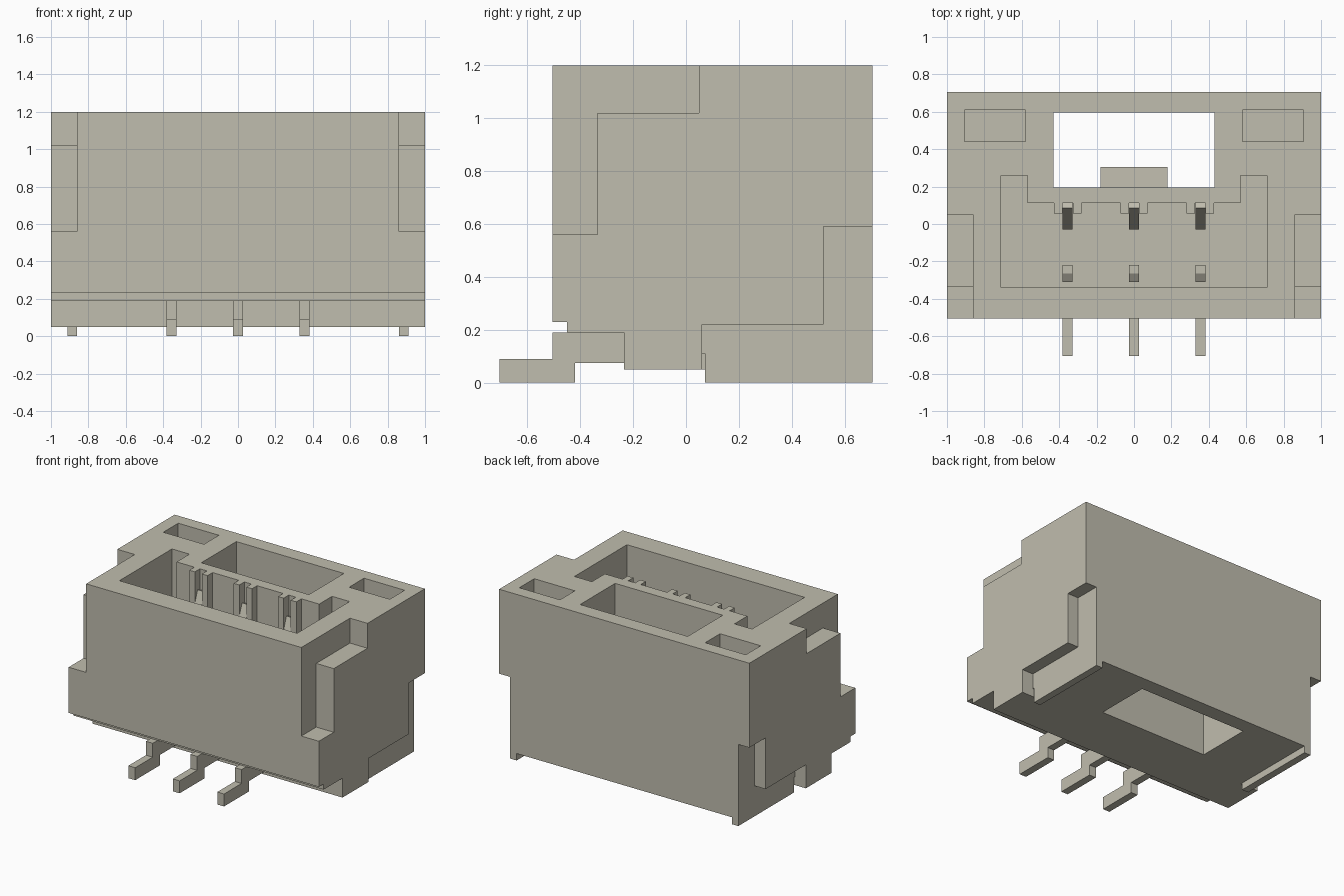
import bpy, bmesh

cube = bpy.data.objects.get("Cube")
if cube:
    bpy.data.objects.remove(cube, do_unlink=True)

grey = bpy.data.materials.new("warm_grey")
grey.use_nodes = True
COLOUR = (0.53, 0.51, 0.425, 1)
grey.diffuse_color = COLOUR
grey.node_tree.nodes["Principled BSDF"].inputs["Base Color"].default_value = COLOUR

BACK, FRONT, TOP, FLOOR = 0.705, -0.505, 1.2, 0.3
FAR = 1.5
PIN_X = (-0.355, 0, 0.355)


def prism(name, points, lo, hi, axis="X"):
    """Extrude a profile: (y, z) points along X, or (x, y) points along Z."""
    bm = bmesh.new()
    place = (lambda p: (lo, *p)) if axis == "X" else (lambda p: (*p, lo))
    face = bm.faces.new([bm.verts.new(place(p)) for p in points])
    new = bmesh.ops.extrude_face_region(bm, geom=[face])["geom"]
    shift = (hi - lo, 0, 0) if axis == "X" else (0, 0, hi - lo)
    bmesh.ops.translate(bm, vec=shift, verts=[v for v in new if isinstance(v, bmesh.types.BMVert)])
    bmesh.ops.recalc_face_normals(bm, faces=bm.faces)
    mesh = bpy.data.meshes.new(name)
    bm.to_mesh(mesh)
    bm.free()
    mesh.materials.append(grey)
    ob = bpy.data.objects.new(name, mesh)
    bpy.context.collection.objects.link(ob)
    return ob


def rect(a0, a1, b0, b1):
    return [(a0, b0), (a1, b0), (a1, b1), (a0, b1)]


def cut(target, cutter):
    mod = target.modifiers.new("cut", "BOOLEAN")
    mod.operation, mod.solver, mod.object = "DIFFERENCE", "EXACT", cutter
    bpy.context.view_layer.objects.active = target
    bpy.ops.object.modifier_apply(modifier=mod.name)
    bpy.data.objects.remove(cutter, do_unlink=True)


def span(side, a, b):
    return sorted((side * a, side * b))


# Housing with a stepped underside
housing = prism("housing", [
    (FRONT, 0.23), (-0.45, 0.23), (-0.45, 0.19), (-0.235, 0.19), (-0.235, 0.05),
    (BACK, 0.05), (BACK, TOP), (FRONT, TOP)], -1, 1)

# Mating pocket with two rear arms, and the through window behind it
half = [(0.71, -0.34), (0.71, 0.26), (0.57, 0.26), (0.57, 0.113)]
pocket = half + [(-x, y) for x, y in reversed(half)]
cut(housing, prism("pocket_cutter", pocket, FLOOR, FAR, "Z"))
cut(housing, prism("window_cutter", rect(-0.43, 0.43, 0.195, 0.595), -1, FAR, "Z"))

for side, word in ((-1, "right"), (1, "left")):
    # Blind corner pocket, stepped front notch and tab recess
    cut(housing, prism("corner_cutter", rect(*span(side, 0.58, 0.905), 0.44, 0.61), 0.65, FAR, "Z"))
    cut(housing, prism("notch_cutter", [
        (-1, 0.56), (-0.335, 0.56), (-0.335, 1.02), (0.05, 1.02), (0.05, FAR), (-1, FAR)],
        *span(side, 0.86, FAR)))
    cut(housing, prism("recess_cutter", [
        (0.06, -1), (1, -1), (1, 0.59), (0.52, 0.59), (0.52, 0.22), (0.06, 0.22)],
        *span(side, 0.86, FAR)))
    # Solder tab standing in the recess
    prism(word + "_solder_tab", [
        (0.072, 0), (BACK, 0), (BACK, 0.59), (0.52, 0.59), (0.52, 0.22), (0.06, 0.22),
        (0.06, 0.11), (0.072, 0.11)], *span(side, 0.86, 0.912))

# Latch wedge on the window's front wall
prism("latch_wedge", [(0.195, 0.5), (0.305, 0.5), (0.305, 0.72), (0.195, 0.88)], -0.18, 0.18)

for i, x in enumerate(PIN_X, 1):
    # Pair of ribs guiding each contact
    for side in (-1, 1):
        lo, hi = span(side, 0.028, 0.073)
        prism(f"guide_rib_{i}", rect(x + lo, x + hi, 0.055, 0.113), FLOOR, TOP, "Z")
    # Bent lead outside, sloped tine and short stub inside the pocket
    prism(f"lead_{i}", [
        (-0.705, 0), (-0.42, 0), (-0.42, 0.075), (-0.22, 0.075), (-0.22, 0.19),
        (FRONT, 0.19), (FRONT, 0.09), (-0.705, 0.09)], x - 0.027, x + 0.027)
    prism(f"contact_tine_{i}", [
        (-0.03, FLOOR), (0.113, FLOOR), (0.113, 1.05), (0.085, 1.06), (-0.03, 0.75)],
        x - 0.027, x + 0.027)
    prism(f"contact_stub_{i}", [
        (-0.31, FLOOR), (-0.22, FLOOR), (-0.22, 0.52), (-0.265, 0.52), (-0.31, 0.49)],
        x - 0.027, x + 0.027)
